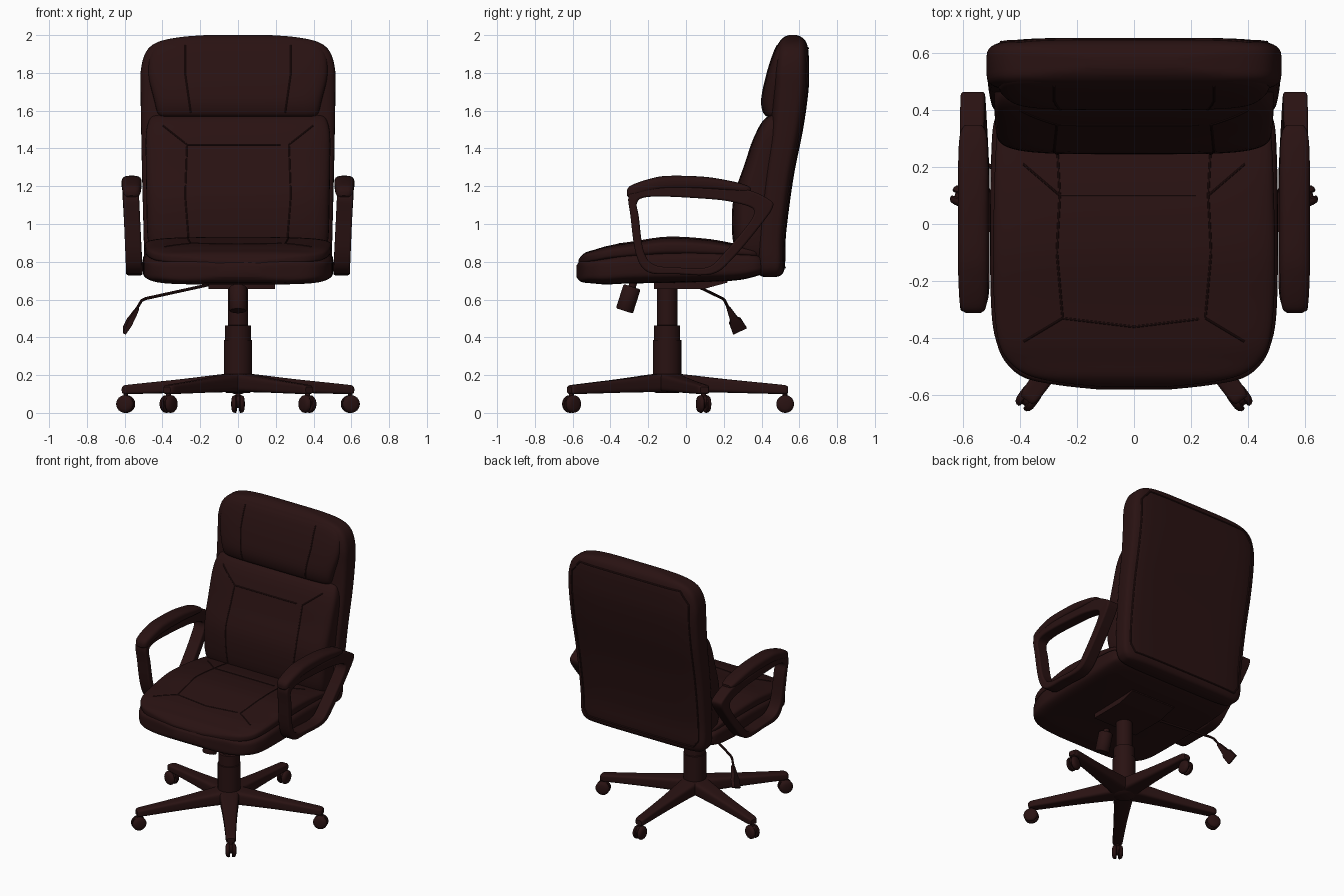
import bpy, math
from mathutils import Vector, Matrix
from mathutils.bvhtree import BVHTree
import bmesh

if "Cube" in bpy.data.objects:
    bpy.data.objects.remove(bpy.data.objects["Cube"])

mat = bpy.data.materials.new("dark_maroon")
mat.diffuse_color = (0.022, 0.006, 0.006, 1)
mat.use_nodes = True
mat.node_tree.nodes["Principled BSDF"].inputs["Base Color"].default_value = mat.diffuse_color


def link(name, mesh, matrix=None):
    if matrix:
        mesh.transform(matrix)
    mesh.materials.append(mat)
    ob = bpy.data.objects.new(name, mesh)
    bpy.context.collection.objects.link(ob)
    return ob


def skin(name, rings, loop=False, matrix=None):
    """Join equal rings of points into a closed surface."""
    bm = bmesh.new()
    vs = [[bm.verts.new(p) for p in r] for r in rings]
    n, m = len(vs), len(vs[0])
    for i in range(n if loop else n - 1):
        a, b = vs[i], vs[(i + 1) % n]
        for j in range(m):
            k = (j + 1) % m
            bm.faces.new((a[j], a[k], b[k], b[j]))
    if not loop:
        bm.faces.new(vs[0])
        bm.faces.new(vs[-1])
    bmesh.ops.recalc_face_normals(bm, faces=bm.faces)
    me = bpy.data.meshes.new(name)
    bm.to_mesh(me)
    bm.free()
    return link(name, me, matrix)


def spline(pts, steps=5, loop=False):
    """Catmull-Rom through tuples of any length."""
    n, out = len(pts), []
    get = lambda i: pts[i % n] if loop else pts[max(0, min(n - 1, i))]
    for i in range(n if loop else n - 1):
        p = [get(i + k) for k in (-1, 0, 1, 2)]
        for s in range(steps):
            t = s / steps
            out.append(tuple(0.5 * (2 * b + (c - a) * t + (2 * a - 5 * b + 4 * c - d) * t * t
                                    + (3 * b - a - 3 * c + d) * t ** 3)
                             for a, b, c, d in zip(*p)))
    return out if loop else out + [tuple(pts[-1])]


def loft(name, axis, rows, power=4, cx=0, matrix=None, steps=5, count=56):
    """Rows (position, half width, low, high) of superellipse sections along y or z."""
    rings = []
    for t, hw, lo, hi in spline(rows, steps):
        ring = []
        for k in range(count):
            a = 2 * math.pi * (k + 0.5) / count
            c, s = math.cos(a), math.sin(a)
            x = cx + hw * math.copysign(abs(c) ** (2 / power), c)
            o = (lo + hi) / 2 + (hi - lo) / 2 * math.copysign(abs(s) ** (2 / power), s)
            ring.append((x, t, o) if axis == 'y' else (x, o, t))
        rings.append(ring)
    return skin(name, rings, matrix=matrix)


def lathe(name, profile, matrix=None, count=32):
    return skin(name, [[(r * math.cos(2 * math.pi * k / count), r * math.sin(2 * math.pi * k / count), z)
                        for k in range(count)] for r, z in profile], matrix=matrix)


def tube(name, pts, radius, cyclic=False):
    cu = bpy.data.curves.new(name, 'CURVE')
    cu.dimensions = '3D'
    cu.bevel_depth, cu.bevel_resolution, cu.use_fill_caps = radius, 2, True
    sp = cu.splines.new('POLY')
    sp.points.add(len(pts) - 1)
    for q, p in zip(sp.points, pts):
        q.co = (*p, 1)
    sp.use_cyclic_u = cyclic
    tmp = bpy.data.objects.new(name + "_path", cu)
    me = bpy.data.meshes.new_from_object(tmp)
    bpy.data.objects.remove(tmp)
    return link(name, me)


def seam(name, target, pts, direction, radius=0.004):
    """Piping laid on a cushion by projecting a polyline onto it."""
    me = target.data
    tree = BVHTree.FromPolygons([v.co for v in me.vertices], [p.vertices for p in me.polygons])
    d, out = Vector(direction), []
    for a, b in zip(pts, pts[1:]):
        for s in range(12):
            hit = tree.ray_cast(Vector(a).lerp(Vector(b), s / 12) - d * 3, d)[0]
            if hit:
                out.append(hit)
    if len(out) > 1:
        tube(name, out, radius)


# Seat: lower pan cushion and crowned upper cushion
loft("seat_base", 'y', [(-.58, .12, .72, .78), (-.565, .26, .70, .80), (-.54, .38, .69, .81),
     (-.49, .445, .685, .82), (-.42, .48, .68, .835), (-.3, .5, .685, .855), (0, .505, .69, .87),
     (.25, .5, .70, .86), (.36, .49, .72, .85), (.41, .46, .74, .83)], 5)
seat = loft("seat_cushion", 'y', [(-.57, .12, .79, .81), (-.555, .26, .785, .83), (-.53, .37, .785, .85),
            (-.48, .44, .79, .865), (-.41, .475, .80, .885), (-.28, .49, .81, .905), (-.1, .495, .82, .93),
            (.1, .49, .82, .92), (.25, .485, .82, .895), (.36, .47, .82, .87), (.42, .4, .82, .85)], 4)

# Backrest: shell, lumbar cushion, headrest pillow
shell = loft("backrest_shell", 'z', [(.72, .42, .41, .48), (.735, .465, .385, .51), (.79, .495, .375, .525),
             (.95, .5, .375, .53), (1.25, .508, .405, .57), (1.5, .513, .44, .62), (1.7, .516, .455, .648),
             (1.82, .514, .46, .652), (1.915, .485, .475, .648), (1.965, .42, .495, .635),
             (1.99, .30, .52, .61), (2.0, .17, .545, .585)], 5)
lumbar = loft("backrest_cushion", 'z', [(.80, .42, .32, .44), (.84, .46, .275, .45), (.94, .48, .247, .46),
              (1.13, .485, .252, .48), (1.31, .488, .31, .5), (1.47, .488, .365, .53),
              (1.55, .47, .41, .54), (1.585, .44, .46, .53)], 4.5)
head = loft("headrest_pillow", 'z', [(1.565, .40, .44, .52), (1.585, .425, .412, .55), (1.66, .445, .40, .58),
            (1.79, .475, .427, .6), (1.9, .465, .462, .6), (1.96, .41, .492, .6), (1.988, .3, .53, .59)], 5)

# Piping on the cushions
for s in (1, -1):
    seam("seat_side_seam", seat, [(s * .27, .3, 0), (s * .26, .1, 0), (s * .27, -.1, 0), (s * .25, -.33, 0),
         (s * .40, -.42, 0)], (0, 0, -1))
    seam("seat_rear_seam", seat, [(s * .26, .1, 0), (s * .4, .22, 0)], (0, 0, -1))
    seam("back_side_seam", lumbar, [(s * .26, 0, .9), (s * .28, 0, 1.15), (s * .27, 0, 1.42), (s * .41, 0, 1.53)],
         (0, 1, 0))
    seam("headrest_seam", head, [(s * .25, 0, 1.59), (s * .28, 0, 1.8), (s * .28, 0, 1.96)], (0, 1, 0))
seam("seat_front_seam", seat, [(-.25, -.33, 0), (0, -.36, 0), (.25, -.33, 0)], (0, 0, -1))
seam("seat_cross_seam", seat, [(-.26, .1, 0), (.26, .1, 0)], (0, 0, -1))
seam("back_top_seam", lumbar, [(-.27, 0, 1.42), (.27, 0, 1.42)], (0, 1, 0))
seam("rear_panel_piping", shell, [(-.42, 0, .77), (.42, 0, .77), (.455, 0, .82), (.465, 0, 1.5), (.465, 0, 1.85),
     (.4, 0, 1.93), (-.4, 0, 1.93), (-.465, 0, 1.85), (-.465, 0, 1.5), (-.455, 0, .82), (-.42, 0, .77)],
     (0, -1, 0), .006)

# Armrests: closed loop frame with padded top
outer = [(-.305, 1.14), (-.295, 1.05), (-.265, .84), (-.2, .745), (-.05, .735), (.14, .735), (.25, .82),
         (.40, 1.0), (.46, 1.09), (.44, 1.13), (.33, 1.18), (.2, 1.185), (-.1, 1.2), (-.27, 1.17)]
inner = [(-.26, 1.11), (-.25, 1.04), (-.225, .86), (-.17, .785), (-.05, .77), (.11, .77), (.2, .845),
         (.33, 1.0), (.36, 1.06), (.34, 1.09), (.25, 1.115), (.15, 1.13), (-.1, 1.145), (-.22, 1.14)]
for s, side in ((1, "right"), (-1, "left")):
    rings = []
    for (oy, oz), (iy, iz) in zip(spline(outer, 5, True), spline(inner, 5, True)):
        f = (oz - .73) / .45
        x0, x1 = s * (.505 + .02 * f), s * (.592 + .018 * f)
        rings.append([(x0, oy, oz), (x1, oy, oz), (x1, iy, iz), (x0, iy, iz)])
    arm = skin(side + "_arm_frame", rings, loop=True)
    bev = arm.modifiers.new("soft_edges", 'BEVEL')
    bev.width, bev.segments, bev.angle_limit = .01, 3, math.radians(50)
    loft(side + "_arm_pad", 'y', [(-.312, .025, 1.15, 1.18), (-.29, .045, 1.14, 1.205), (-.2, .052, 1.165, 1.237),
         (-.1, .053, 1.18, 1.255), (.1, .053, 1.18, 1.25), (.25, .052, 1.17, 1.225), (.32, .045, 1.165, 1.205),
         (.345, .03, 1.17, 1.19)], 3, cx=s * .563, count=32)

# Tilt mechanism, tension knob and height lever
prof = [(-.17, .70), (-.17, .655), (.09, .655), (.22, .69), (.22, .71)]
skin("tilt_mechanism", [[(x, y, z) for y, z in prof] for x in (-.155, .195)])
top, low = Vector((0, -.275, .70)), Vector((0, -.326, .54))
aim = Matrix.Translation(low) @ (top - low).to_track_quat('Z', 'Y').to_matrix().to_4x4()
lathe("tension_knob", [(.042, 0), (.047, .006), (.047, .128), (.042, .134), (.02, .134), (.02, .17)], aim)
tube("height_lever", [(-.1, .02, .69), (-.17, .05, .675), (-.49, .195, .605), (-.51, .205, .595),
                      (-.555, .24, .52)], .008)
axis0, axis1 = Vector((-.53, .225, .555)), Vector((-.602, .285, .435))
rings = []
for t, w, h in ((0, .01, .008), (.25, .016, .012), (.5, .022, .014), (.6, .034, .014), (1, .04, .009)):
    c, u, v = axis0.lerp(axis1, t), Vector((0, .9, .42)) * w, Vector((.86, .2, -.45)) * h
    rings.append([c + u + v, c - u + v, c - u - v, c + u - v])
skin("lever_paddle", rings)

# Gas column on the hub
lathe("gas_column", [(.06, .105), (.075, .115), (.075, .385), (.069, .387), (.069, .462), (.054, .464), (.054, .69)],
      Matrix.Translation((0, -.1, 0)))

# Five legs with twin-wheel casters
wheel = [(.03, .006), (.043, .007), (.047, .012), (.046, .022), (.04, .03), (.025, .035), (.008, .036)]
for k in range(5):
    spin = Matrix.Translation((0, -.1, 0)) @ Matrix.Rotation(math.radians(72 * k), 4, 'Z')
    loft("base_leg", 'y', [(0, .075, .11, .212), (.1, .062, .11, .203), (.3, .047, .107, .18),
         (.5, .037, .102, .16), (.6, .034, .1, .15), (.628, .03, .1, .146), (.64, .022, .105, .138)],
         4.5, matrix=spin, count=32, steps=3)
    hub = spin @ Matrix.Translation((0, .625, .047))
    for s in (1, -1):
        lathe("caster_wheel", wheel, hub @ Matrix.Rotation(s * math.pi / 2, 4, 'Y'))
    lathe("caster_fork", [(.034, -.009), (.034, .009)],
          hub @ Matrix.Translation((0, 0, .012)) @ Matrix.Rotation(math.pi / 2, 4, 'Y'), 24)
    lathe("caster_stem", [(.013, .0), (.013, .07)], hub, 16)

# Smooth shading with sharp creases kept
for ob in bpy.data.objects:
    ob.select_set(ob.type == 'MESH')
bpy.context.view_layer.objects.active = seat
bpy.ops.object.shade_smooth_by_angle(angle=math.radians(40))
